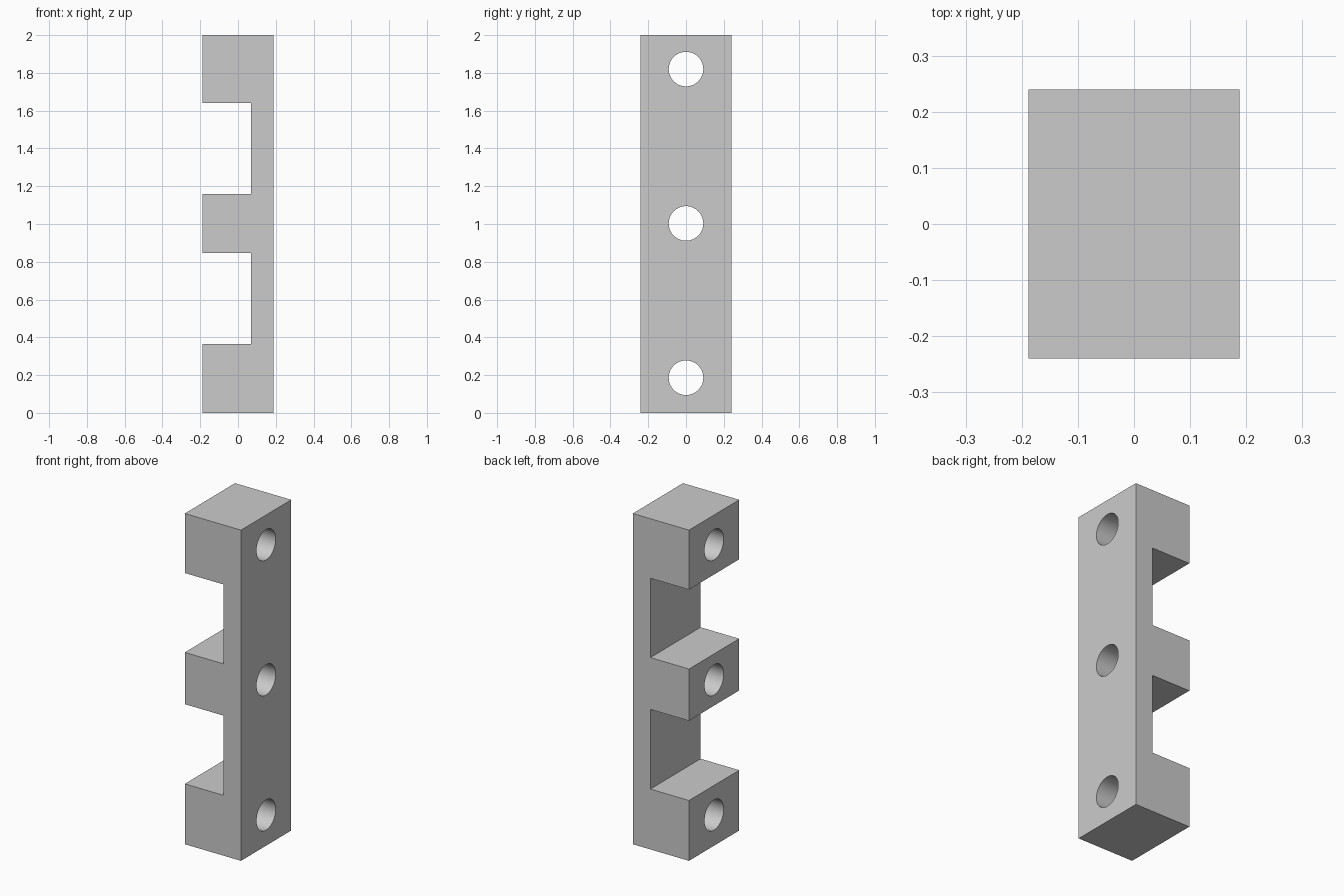
import bpy
import bmesh
from math import radians

if "Cube" in bpy.data.objects:
    bpy.data.objects.remove(bpy.data.objects["Cube"])

HALF_X, HALF_Y = 0.188, 0.24
WEB_X = 0.07                      # inner face of the back plate
HOLE_RADIUS = 0.0915
HOLE_HEIGHTS = (0.186, 1.003, 1.82)

grey = bpy.data.materials.new("plain grey")
grey.use_nodes = True
colour = (0.6, 0.6, 0.6, 1)
grey.diffuse_color = colour
grey.node_tree.nodes["Principled BSDF"].inputs["Base Color"].default_value = colour

# Comb-shaped side profile, extruded front to back
outline = [(HALF_X, 0), (HALF_X, 2), (-HALF_X, 2)]
for top, bottom in ((1.64, 1.16), (0.847, 0.365)):
    outline += [(-HALF_X, top), (WEB_X, top), (WEB_X, bottom), (-HALF_X, bottom)]
outline.append((-HALF_X, 0))

bm = bmesh.new()
profile = bm.faces.new([bm.verts.new((x, -HALF_Y, z)) for x, z in outline])
extruded = bmesh.ops.extrude_face_region(bm, geom=[profile], use_keep_orig=True)
moved = [v for v in extruded["geom"] if isinstance(v, bmesh.types.BMVert)]
bmesh.ops.translate(bm, verts=moved, vec=(0, 2 * HALF_Y, 0))
bmesh.ops.recalc_face_normals(bm, faces=bm.faces)
mesh = bpy.data.meshes.new("slotted_bracket")
bm.to_mesh(mesh)
bm.free()
mesh.materials.append(grey)
bracket = bpy.data.objects.new("slotted_bracket", mesh)
bpy.context.collection.objects.link(bracket)

# Round bolt holes through each block
for height in HOLE_HEIGHTS:
    bpy.ops.mesh.primitive_cylinder_add(
        vertices=64, radius=HOLE_RADIUS, depth=1,
        location=(0, 0, height), rotation=(0, radians(90), 0))
    cutter = bpy.context.object
    cutter.name = "hole_cutter"
    cutter.hide_render = True
    cutter.data.materials.append(grey)
    cut = bracket.modifiers.new("bolt hole", "BOOLEAN")
    cut.operation = "DIFFERENCE"
    cut.solver = "EXACT"
    cut.object = cutter
    bpy.context.view_layer.objects.active = bracket
    bpy.ops.object.modifier_apply(modifier=cut.name)
    bpy.data.objects.remove(cutter)

# Smooth hole walls, sharp block edges
bpy.ops.object.select_all(action="DESELECT")
bracket.select_set(True)
bpy.context.view_layer.objects.active = bracket
bpy.ops.object.shade_smooth_by_angle(angle=radians(30))
